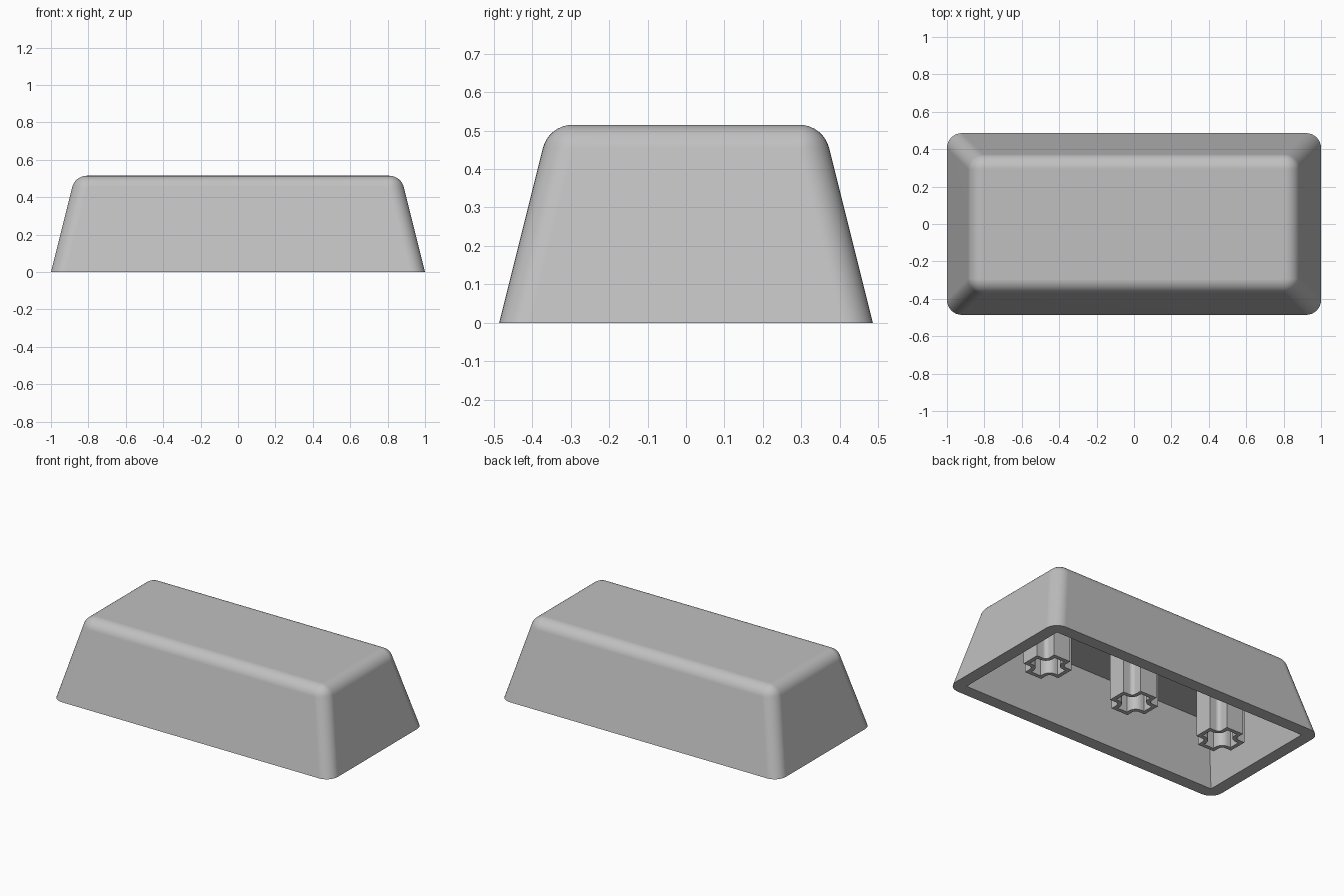
import bpy
import bmesh
from math import sin, cos, pi, atan

if "Cube" in bpy.data.objects:
    bpy.data.objects.remove(bpy.data.objects["Cube"], do_unlink=True)

HALF_X, HALF_Y, HEIGHT = 1.0, 0.486, 0.515
SLOPE = 0.25          # inward lean of the walls per unit of height
FILLET = 0.08         # top edge and corner radius
WALL, ROOF_Z = 0.08, 0.37

grey = bpy.data.materials.new("grey plastic")
grey.use_nodes = True
colour = (0.53, 0.53, 0.53, 1)
grey.diffuse_color = colour
grey.node_tree.nodes["Principled BSDF"].inputs["Base Color"].default_value = colour


def loft(name, loops, cap_first=False, cap_last=False):
    """Skin a list of equally long closed loops into one object."""
    bm = bmesh.new()
    rings = [[bm.verts.new(p) for p in loop] for loop in loops]
    count = len(rings[0])
    for a, b in zip(rings, rings[1:]):
        for i in range(count):
            j = (i + 1) % count
            bm.faces.new((a[i], a[j], b[j], b[i]))
    if cap_first:
        bm.faces.new(rings[0])
    if cap_last:
        bm.faces.new(rings[-1])
    bmesh.ops.remove_doubles(bm, verts=bm.verts, dist=1e-5)
    bmesh.ops.recalc_face_normals(bm, faces=bm.faces)
    mesh = bpy.data.meshes.new(name)
    bm.to_mesh(mesh)
    bm.free()
    mesh.materials.append(grey)
    obj = bpy.data.objects.new(name, mesh)
    bpy.context.collection.objects.link(obj)
    bpy.ops.object.select_all(action="DESELECT")
    obj.select_set(True)
    bpy.context.view_layer.objects.active = obj
    bpy.ops.object.shade_smooth_by_angle(angle=pi / 6)
    weighted = obj.modifiers.new("flat faces", "WEIGHTED_NORMAL")
    weighted.keep_sharp = True
    return obj


def rounded_rect(inset, z, radius, steps=8):
    """Rectangle loop inset from the base outline, with rounded corners."""
    loop = []
    for quarter, (sx, sy) in enumerate([(1, 1), (-1, 1), (-1, -1), (1, -1)]):
        cx = sx * (HALF_X - inset - radius)
        cy = sy * (HALF_Y - inset - radius)
        for i in range(steps + 1):
            a = (quarter + i / steps) * pi / 2
            loop.append((cx + radius * cos(a), cy + radius * sin(a), z))
    return loop


# Hollow cap: top fillet, leaning walls, flat rim, square-cornered cavity
lean = atan(SLOPE)
arc_z = HEIGHT - FILLET
arc_inset = SLOPE * arc_z + FILLET / cos(lean)
shell = []
for i in range(9):
    a = pi / 2 + (lean - pi / 2) * i / 8
    inset = arc_inset - FILLET * cos(a)
    corner = max(0.01, FILLET * cos(a) / cos(lean))
    shell.append(rounded_rect(inset, arc_z + FILLET * sin(a), corner))
shell.append(rounded_rect(0, 0, FILLET))
shell.append(rounded_rect(WALL, 0, 0))
shell.append(rounded_rect(WALL + SLOPE * ROOF_Z, ROOF_Z, 0))
loft("cap_shell", shell, cap_first=True, cap_last=True)


def cross(cx, z, arm, width, bend, steps=5):
    """Plus-shaped loop with rounded inner corners."""
    quadrant = [(arm, width)]
    centre = width + bend
    for i in range(steps + 1):
        a = -pi / 2 - i / steps * pi / 2
        quadrant.append((centre + bend * cos(a), centre + bend * sin(a)))
    quadrant.append((width, arm))
    loop = []
    for k in range(4):
        c, s = cos(k * pi / 2), sin(k * pi / 2)
        loop += [(cx + c * x - s * y, s * x + c * y, z) for x, y in quadrant]
    return loop


# Three hollow cross-shaped stems hanging from the cavity roof
ARM, WIDTH, BEND, THICK, STEM_Z = 0.13, 0.06, 0.025, 0.025, 0.05
inner = (ARM - THICK, WIDTH - THICK, BEND + THICK)
for name, x in (("right_stem", -0.65), ("middle_stem", 0), ("left_stem", 0.65)):
    loft(name, [
        cross(x, ROOF_Z, ARM, WIDTH, BEND),
        cross(x, STEM_Z, ARM, WIDTH, BEND),
        cross(x, STEM_Z, *inner),
        cross(x, ROOF_Z, *inner),
    ])
